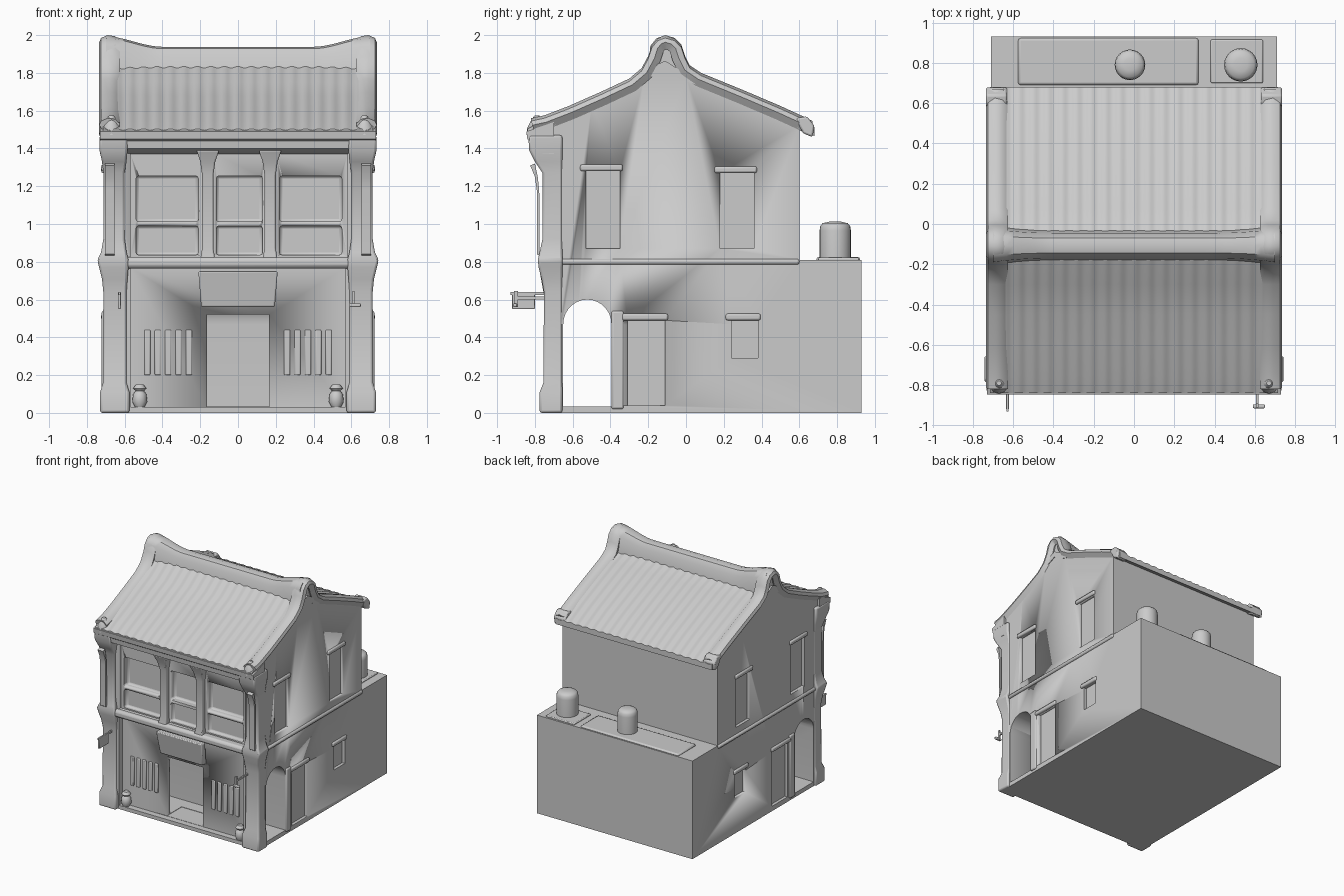
import bpy, bmesh, math
from mathutils import Vector

mat = bpy.data.materials.new("plaster grey")
mat.diffuse_color = (0.6, 0.6, 0.6, 1)


def finish(bm, name, bevel=0.0, smooth=True, seg=2):
    bmesh.ops.recalc_face_normals(bm, faces=bm.faces)
    me = bpy.data.meshes.new(name)
    bm.to_mesh(me)
    bm.free()
    me.materials.append(mat)
    ob = bpy.data.objects.new(name, me)
    bpy.context.collection.objects.link(ob)
    if bevel:
        m = ob.modifiers.new("soft edges", 'BEVEL')
        m.width, m.segments = bevel, seg
        m.limit_method = 'ANGLE'
        m.angle_limit = math.radians(40)
    if smooth:
        bpy.ops.object.select_all(action='DESELECT')
        ob.select_set(True)
        bpy.context.view_layer.objects.active = ob
        bpy.ops.object.shade_smooth_by_angle(angle=math.radians(40))
    return ob


def skin(name, rings, bevel=0.0):
    """Closed solid through a series of equal point rings."""
    bm = bmesh.new()
    vs = [[bm.verts.new(p) for p in r] for r in rings]
    n = len(vs[0])
    for a, b in zip(vs, vs[1:]):
        for i in range(n):
            bm.faces.new((a[i], a[(i + 1) % n], b[(i + 1) % n], b[i]))
    bm.faces.new(vs[0])
    bm.faces.new(vs[-1])
    return finish(bm, name, bevel)


def prism(name, prof, x0, x1, bevel=0.0):
    return skin(name, [[(x, y, z) for y, z in prof] for x in (x0, x1)], bevel)


def post(name, secs, bevel=0.0):
    """Rectangular post: rows of height, x range, y range."""
    return skin(name, [[(a, c, z), (b, c, z), (b, d, z), (a, d, z)]
                       for z, a, b, c, d in secs], bevel)


def box(name, x0, x1, y0, y1, z0, z1, bevel=0.0):
    return post(name, [(z0, x0, x1, y0, y1), (z1, x0, x1, y0, y1)], bevel)


def lathe(name, cx, cy, prof, n=24):
    return skin(name, [[(cx + r * math.cos(math.tau * i / n), cy + r * math.sin(math.tau * i / n), z)
                        for i in range(n)] for r, z in prof])


def mirrored(x0, x1, s):
    return sorted((s * x0, s * x1))


# gable outline, front eave to rear eave
RIM = [(-0.82, 1.56), (-0.75, 1.575), (-0.62, 1.625), (-0.45, 1.70), (-0.3, 1.77), (-0.235, 1.825),
       (-0.2, 1.89), (-0.18, 1.95), (-0.15, 1.985), (-0.11, 2.0), (-0.06, 1.985), (-0.025, 1.95),
       (-0.005, 1.89), (0.02, 1.84), (0.08, 1.80), (0.3, 1.71), (0.5, 1.625), (0.62, 1.57), (0.67, 1.545)]
SLOPE = [(-0.84, 1.50), (-0.75, 1.545), (-0.6, 1.61), (-0.45, 1.68), (-0.3, 1.75), (-0.2, 1.82),
         (-0.11, 1.86), (-0.03, 1.81), (0.08, 1.775), (0.3, 1.685), (0.5, 1.60), (0.68, 1.51)]

# main building with rear annex, stepped side profile
body = prism("building_body", [(-0.74, 0), (0.93, 0), (0.93, 0.81), (0.6, 0.81), (0.6, 1.52), (0.3, 1.66),
             (0.0, 1.78), (-0.11, 1.82), (-0.22, 1.78), (-0.5, 1.63), (-0.74, 1.52)], -0.71, 0.71)

cutters = []


def cut(ob):
    ob.hide_render = True
    ob.hide_set(True)
    ob.display_type = 'WIRE'
    cutters.append(ob)


# shop front recess, arcade passage and doorway
cut(box("shop_recess_cutter", -0.57, 0.57, -0.9, -0.69, 0.03, 0.77))
arch = [(-0.65, 0.035), (-0.395, 0.035)] + [
    (-0.5225 + 0.1275 * math.cos(t * math.pi / 14), 0.47 + 0.13 * math.sin(t * math.pi / 14)) for t in range(15)]
cut(prism("arcade_cutter", arch, -0.9, 0.9))
cut(box("doorway_cutter", -0.165, 0.165, -0.9, -0.5, 0.032, 0.52))
# upper bays, each with a tall window above a low panel
for bx0, bx1, wx0, wx1 in ((-0.57, -0.19, -0.54, -0.21), (-0.13, 0.14, -0.115, 0.13), (0.20, 0.58, 0.22, 0.55)):
    cut(box("bay_cutter", bx0, bx1, -0.9, -0.715, 0.825, 1.375))
    cut(box("window_cutter", wx0, wx1, -0.9, -0.66, 1.012, 1.255, 0.015))
    cut(box("panel_cutter", wx0, wx1, -0.9, -0.68, 0.835, 0.99, 0.015))
# side windows and doors, with lintels
SIDE = [(-0.53, -0.35, 0.87, 1.28), (0.18, 0.36, 0.87, 1.27), (-0.31, -0.11, 0.04, 0.49), (0.24, 0.38, 0.29, 0.49)]
for s in (-1, 1):
    for y0, y1, z0, z1 in SIDE:
        a, b = mirrored(0.685, 0.9, s)
        cut(box("side_opening_cutter", a, b, y0, y1, z0, z1))
        a, b = mirrored(0.69, 0.724, s)
        box("side_lintel", a, b, y0 - 0.03, y1 + 0.015, z1, z1 + 0.035, 0.01)
for c in cutters:
    m = body.modifiers.new("cut", 'BOOLEAN')
    m.operation, m.solver, m.object = 'DIFFERENCE', 'EXACT', c

# ribbed roof sheet
bm = bmesh.new()
cols, top, bot = 160, [], []
for i in range(cols + 1):
    x = -0.715 + 1.43 * i / cols
    w = 0.004 * math.cos(i * math.tau / 8)
    top.append([bm.verts.new((x, y, z + w)) for y, z in SLOPE])
    bot.append([bm.verts.new((x, y, z - 0.045)) for y, z in SLOPE])
last = len(SLOPE) - 1
for i in range(cols):
    for j in range(last):
        for g in (top, bot):
            bm.faces.new((g[i][j], g[i + 1][j], g[i + 1][j + 1], g[i][j + 1]))
    for j in (0, last):
        bm.faces.new((top[i][j], top[i + 1][j], bot[i + 1][j], bot[i][j]))
for i in (0, cols):
    for j in range(last):
        bm.faces.new((top[i][j], top[i][j + 1], bot[i][j + 1], bot[i][j]))
finish(bm, "roof")

# ridge cap sweeping up at both ends
rings = []
for i in range(41):
    x = -0.7 + 1.4 * i / 40
    t = max(0, (abs(x) - 0.4) / 0.3)
    rise = 0.055 * t * t * (3 - 2 * t)
    h, wd = 1.938 + rise, 0.062 + 0.02 * t * t
    rings.append([(x, -0.107 - wd - 0.015, 1.79), (x, -0.107 - wd, h - 0.05), (x, -0.107 - wd * 0.6, h - 0.01),
                  (x, -0.107, h), (x, -0.107 + wd * 0.6, h - 0.01), (x, -0.107 + wd, h - 0.05),
                  (x, -0.107 + wd + 0.015, 1.79)])
skin("ridge_cap", rings)

# gable rims: thick band following the gable outline
inner = []
for i, (y, z) in enumerate(RIM):
    p, q = Vector(RIM[max(0, i - 1)]), Vector(RIM[min(len(RIM) - 1, i + 1)])
    d = (q - p).normalized()
    inner.append((y + d.y * 0.07, z - d.x * 0.075))
for s in (-1, 1):
    rings = []
    for (y, z), (v, w) in zip(RIM, inner):
        lo = min(z - 0.03, 1.995)
        rings.append([(s * 0.625, y, lo), (s * 0.65, y, z - 0.006), (s * 0.69, y, z), (s * 0.725, y, z - 0.015),
                      (s * 0.735, (y + v) / 2, (z + w) / 2), (s * 0.71, v, w), (s * 0.64, v, w)])
    skin("gable_rim", rings)
    # eave corner finials
    lathe("front_finial", s * 0.67, -0.79, [(0.055, 1.47), (0.05, 1.51), (0.03, 1.55), (0.012, 1.575)], 12)
    a, b = mirrored(0.63, 0.735, s)
    prism("rear_eave_tip", [(0.58, 1.56), (0.64, 1.57), (0.68, 1.52), (0.67, 1.46), (0.62, 1.48)], a, b, 0.01)

    # corner columns, flared at base and mid band, bracket at the top
    post("corner_column", [(z, *mirrored(xi, xo, s), yf, -0.655) for z, xi, xo, yf in (
        (0.0, 0.575, 0.73, -0.775), (0.11, 0.575, 0.73, -0.775), (0.16, 0.59, 0.715, -0.755),
        (0.64, 0.59, 0.713, -0.752), (0.71, 0.585, 0.72, -0.765), (0.77, 0.58, 0.735, -0.78),
        (0.81, 0.58, 0.745, -0.785), (0.85, 0.59, 0.725, -0.775), (0.92, 0.6, 0.713, -0.76),
        (1.27, 0.6, 0.713, -0.76), (1.33, 0.59, 0.72, -0.80), (1.39, 0.585, 0.733, -0.83),
        (1.47, 0.585, 0.733, -0.835))], 0.012)
    # slim strip standing just ahead of the upper column
    a, b = mirrored(0.655, 0.705, s)
    prism("column_strip", [(-0.775, 0.83), (-0.79, 0.84), (-0.79, 1.18), (-0.80, 1.25), (-0.825, 1.31), (-0.80, 1.32),
                           (-0.785, 1.25), (-0.777, 1.18)], a, b)
    # side string course
    a, b = mirrored(0.69, 0.724, s)
    box("side_band", a, b, -0.74, 0.6, 0.785, 0.815, 0.012)
    a, b = mirrored(0.69, 0.722, s)
    box("side_plinth_pier", a, b, -0.395, -0.33, 0.02, 0.54, 0.01)
    # potted plant beside the shop front
    lathe("plant_pot", s * 0.52, -0.715, [(0.025, 0.03), (0.04, 0.06), (0.035, 0.1), (0.022, 0.115),
                                          (0.035, 0.13), (0.02, 0.15)], 12)
    # shutters of the shop front
    for k in range(5):
        x = s * (0.26 + 0.055 * k)
        box("shutter_slat", x - 0.016, x + 0.016, -0.70, -0.682, 0.2, 0.44, 0.006)

# front string course, bay pilasters and upper cornice
box("front_band", -0.7, 0.7, -0.775, -0.7, 0.765, 0.825, 0.02)
for x in (-0.16, 0.17):
    post("bay_pilaster", [(0.81, x - 0.04, x + 0.04, -0.765, -0.7), (0.87, x - 0.03, x + 0.03, -0.755, -0.7),
                          (1.26, x - 0.03, x + 0.03, -0.755, -0.7), (1.33, x - 0.04, x + 0.04, -0.775, -0.7),
                          (1.39, x - 0.06, x + 0.06, -0.8, -0.7)], 0.008)
prism("front_cornice", [(-0.70, 1.37), (-0.765, 1.375), (-0.79, 1.39), (-0.82, 1.40), (-0.825, 1.44), (-0.84, 1.45),
                        (-0.845, 1.49), (-0.70, 1.54)], -0.73, 0.73)

# blank board over the door, tilted forward
skin("shop_board", [[(-w, y, z), (w, y, z), (w, y + 0.05, z), (-w, y + 0.05, z)]
                    for w, y, z in ((0.195, -0.74, 0.56), (0.21, -0.775, 0.75))], 0.008)

# hanging plate on the left, lamp on the right
box("hanging_plate", -0.635, -0.62, -0.92, -0.80, 0.55, 0.64, 0.004)
box("plate_bracket", -0.633, -0.622, -0.93, -0.74, 0.625, 0.64)
box("lamp_arm", 0.605, 0.617, -0.91, -0.74, 0.60, 0.615)
box("lamp_crossbar", 0.59, 0.65, -0.915, -0.895, 0.56, 0.58, 0.006)
box("lamp_stem", 0.605, 0.617, -0.91, -0.89, 0.56, 0.645)

# rear terrace: raised deck, pad and two tanks
box("terrace_deck", -0.575, 0.32, 0.69, 0.922, 0.80, 0.825, 0.012)
box("tank_pad", 0.38, 0.64, 0.70, 0.915, 0.80, 0.822, 0.006)
for x, r in ((-0.02, 0.076), (0.53, 0.083)):
    lathe("water_tank", x, 0.79, [(r, 0.80), (r, 0.965), (r * 0.95, 0.99), (r * 0.8, 1.004), (r * 0.4, 1.012)])
